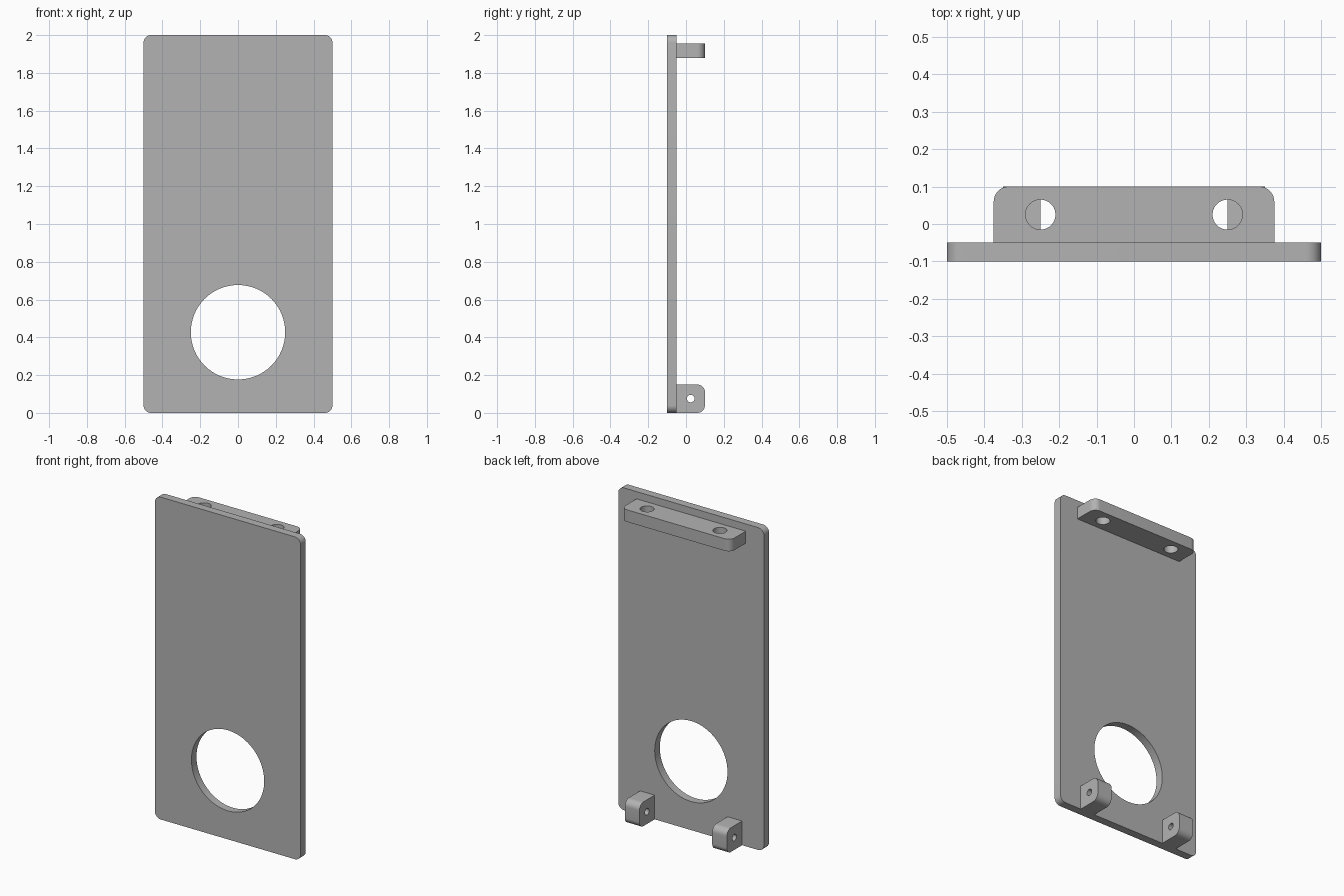
import bpy, bmesh, math
from mathutils import Vector

cube = bpy.data.objects.get("Cube")
if cube:
    bpy.data.objects.remove(cube, do_unlink=True)

grey = bpy.data.materials.new("plain_grey")
grey.use_nodes = True
colour = (0.45, 0.45, 0.45, 1)
grey.diffuse_color = colour
grey.node_tree.nodes["Principled BSDF"].inputs["Base Color"].default_value = colour


def arc(cx, cy, r, start, sweep, steps):
    return [(cx + r * math.cos(start + sweep * i / steps),
             cy + r * math.sin(start + sweep * i / steps)) for i in range(steps + 1)]


def circle(cx, cy, r, sides=64):
    return arc(cx, cy, r, 0, math.tau, sides)[:-1]


def rounded_rect(u0, u1, v0, v1, r, corners):
    """Outline from the low corner anticlockwise; corners lists which are rounded."""
    points = []
    quad = [(u0, v0, 1, 1), (u1, v0, -1, 1), (u1, v1, -1, -1), (u0, v1, 1, -1)]
    for i, (u, v, su, sv) in enumerate(quad):
        if i in corners:
            points += arc(u + su * r, v + sv * r, r, math.pi + i * math.pi / 2, math.pi / 2, 10)
        else:
            points.append((u, v))
    return points


def prism(name, outline, axis, low, high):
    """Extrude a flat outline along the given axis."""
    place = {"x": lambda u, v: (low, u, v),
             "y": lambda u, v: (u, low, v),
             "z": lambda u, v: (u, v, low)}[axis]
    bm = bmesh.new()
    face = bm.faces.new([bm.verts.new(place(u, v)) for u, v in outline])
    made = bmesh.ops.extrude_face_region(bm, geom=[face])["geom"]
    shift = Vector([high - low if a == axis else 0 for a in "xyz"])
    bmesh.ops.translate(bm, vec=shift, verts=[g for g in made if isinstance(g, bmesh.types.BMVert)])
    bmesh.ops.recalc_face_normals(bm, faces=bm.faces)
    mesh = bpy.data.meshes.new(name)
    bm.to_mesh(mesh)
    bm.free()
    mesh.materials.append(grey)
    obj = bpy.data.objects.new(name, mesh)
    bpy.context.collection.objects.link(obj)
    return obj


def part(name, outline, holes, axis, low, high):
    """A prism with round through holes, smooth on its curved sides."""
    obj = prism(name, outline, axis, low, high)
    bpy.ops.object.select_all(action="DESELECT")
    obj.select_set(True)
    bpy.context.view_layer.objects.active = obj
    for hole in holes:
        cutter = prism("hole_cutter", circle(*hole), axis, low - 0.1, high + 0.1)
        cutter.hide_render = True
        mod = obj.modifiers.new("hole", "BOOLEAN")
        mod.operation = "DIFFERENCE"
        mod.solver = "EXACT"
        mod.object = cutter
        bpy.ops.object.modifier_apply(modifier=mod.name)
        bpy.data.objects.remove(cutter, do_unlink=True)
    bpy.ops.object.shade_smooth_by_angle(angle=math.radians(30))
    return obj


# Front plate with its large round opening
part("front_plate", rounded_rect(-0.5, 0.5, 0, 2, 0.04, (0, 1, 2, 3)),
     [(0, 0.427, 0.25)], "y", -0.1, -0.05)

# Upper mounting bar with two vertical holes
part("upper_bar", rounded_rect(-0.375, 0.375, -0.05, 0.1, 0.04, (2, 3)),
     [(-0.25, 0.025, 0.04), (0.25, 0.025, 0.04)], "z", 1.88, 1.955)

# Lower pivot lugs, one each side
for name, low, high in (("left_lug", 0.25, 0.35), ("right_lug", -0.35, -0.25)):
    part(name, rounded_rect(-0.05, 0.1, 0, 0.15, 0.04, (1, 2)),
         [(0.025, 0.076, 0.02)], "x", low, high)
